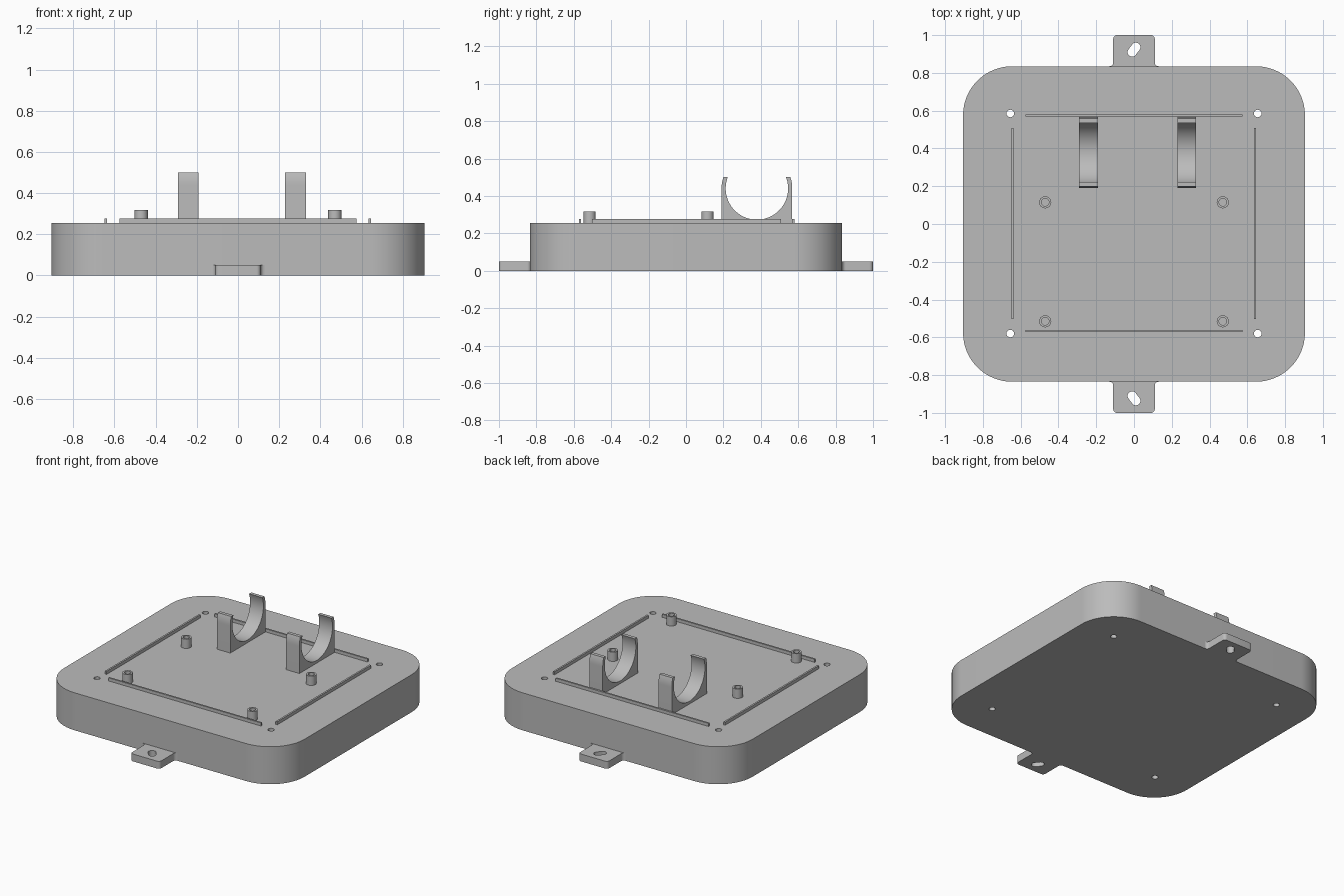
import bpy, bmesh
from math import sin, cos, radians, atan2, degrees
from mathutils import Matrix

if "Cube" in bpy.data.objects:
    bpy.data.objects.remove(bpy.data.objects["Cube"], do_unlink=True)

GREY = (0.5, 0.5, 0.5, 1.0)
mat = bpy.data.materials.new("plain grey")
mat.use_nodes = True
mat.diffuse_color = GREY
mat.node_tree.nodes["Principled BSDF"].inputs["Base Color"].default_value = GREY

TOP = 0.255        # upper face of the base
SINK = 0.005       # overlap of raised parts with the base


def arc(cx, cy, r, start, end, n=16):
    angles = [radians(start + (end - start) * i / n) for i in range(n + 1)]
    return [(cx + r * cos(a), cy + r * sin(a)) for a in angles]


def circle(cx, cy, r, n=32):
    return arc(cx, cy, r, 0, 360, n)[:-1]


def prism(name, outline, z0, z1, holes=(), matrix=None):
    """Extrude a flat outline, with optional holes, from z0 to z1."""
    bm = bmesh.new()
    edges = []
    for loop in [outline, *holes]:
        vs = [bm.verts.new((x, y, z0)) for x, y in loop]
        edges += [bm.edges.new((v, vs[i - 1])) for i, v in enumerate(vs)]
    bmesh.ops.triangle_fill(bm, edges=edges, use_beauty=True, use_dissolve=False)
    ext = bmesh.ops.extrude_face_region(bm, geom=bm.faces[:], use_keep_orig=True)
    moved = [g for g in ext["geom"] if isinstance(g, bmesh.types.BMVert)]
    bmesh.ops.translate(bm, verts=moved, vec=(0, 0, z1 - z0))
    if matrix:
        bm.transform(matrix)
    bmesh.ops.recalc_face_normals(bm, faces=bm.faces[:])
    mesh = bpy.data.meshes.new(name)
    bm.to_mesh(mesh)
    bm.free()
    mesh.materials.append(mat)
    ob = bpy.data.objects.new(name, mesh)
    bpy.context.collection.objects.link(ob)
    bpy.ops.object.select_all(action="DESELECT")
    ob.select_set(True)
    bpy.context.view_layer.objects.active = ob
    bpy.ops.object.shade_smooth_by_angle(angle=radians(30))
    return ob


def rect(x0, x1, y0, y1):
    return [(x0, y0), (x1, y0), (x1, y1), (x0, y1)]


# Rounded base with four through holes
W, D, R = 0.905, 0.835, 0.26
base = []
for k, (sx, sy) in enumerate([(1, 1), (-1, 1), (-1, -1), (1, -1)]):
    base += arc(sx * (W - R), sy * (D - R), R, 90 * k, 90 * k + 90, 24)
screw_holes = [circle(x, y, 0.02) for x in (-0.655, 0.655) for y in (-0.58, 0.585)]
prism("base", base, 0, TOP, screw_holes)

# Mounting tabs with filleted roots and slanted slots
half = [(0.13, 0.81)] + arc(0.13, D + 0.02, 0.02, 270, 180, 6) + arc(0.09, 0.98, 0.02, 0, 90, 6)
tab = half + [(-x, y) for x, y in reversed(half)]
dx, dy = 0.010, 0.013
tilt = degrees(atan2(dy, dx))
slot = (arc(dx, 0.923 + dy, 0.024, tilt - 90, tilt + 90)
        + arc(-dx, 0.923 - dy, 0.024, tilt + 90, tilt + 270))
for name, s in (("back_tab", 1), ("front_tab", -1)):
    prism(name, [(x, s * y) for x, y in tab], 0, 0.05, [[(x, s * y) for x, y in slot]])

# Thin locating rails
T = 0.006
for name, y in (("front_rail", -0.567), ("back_rail", 0.574)):
    prism(name, rect(-0.575, 0.575, y - T, y + T), TOP - SINK, 0.276)
for name, x in (("right_rail", -0.643), ("left_rail", 0.64)):
    prism(name, rect(x - T, x + T, -0.502, 0.508), TOP - SINK, 0.276)

# Hollow standoffs
for x in (-0.47, 0.47):
    for y in (-0.515, 0.115):
        prism("standoff", circle(x, y, 0.032), TOP - SINK, 0.318, [circle(x, y, 0.02)])

# Open cradle clips: profile in (y, z), extruded along x
CY, CZ, RI, RO, TIP = 0.379, 0.44, 0.167, 0.189, 0.06


def tip_angle(r):
    return degrees(atan2(TIP, (r * r - TIP * TIP) ** 0.5))


a, b = tip_angle(RO), tip_angle(RI)
clip = ([(CY - RO, TOP - SINK), (CY + RO, TOP - SINK)]
        + arc(CY, CZ, RO, 0, a, 6)
        + arc(CY, CZ, RI, b, -180 - b, 48)
        + arc(CY, CZ, RO, 180 - a, 180, 6))
to_yz = Matrix(((0, 0, 1, 0), (1, 0, 0, 0), (0, 1, 0, 0), (0, 0, 0, 1)))
for name, x in (("right_clip", -0.241), ("left_clip", 0.279)):
    prism(name, clip, x - 0.05, x + 0.05, matrix=to_yz)
